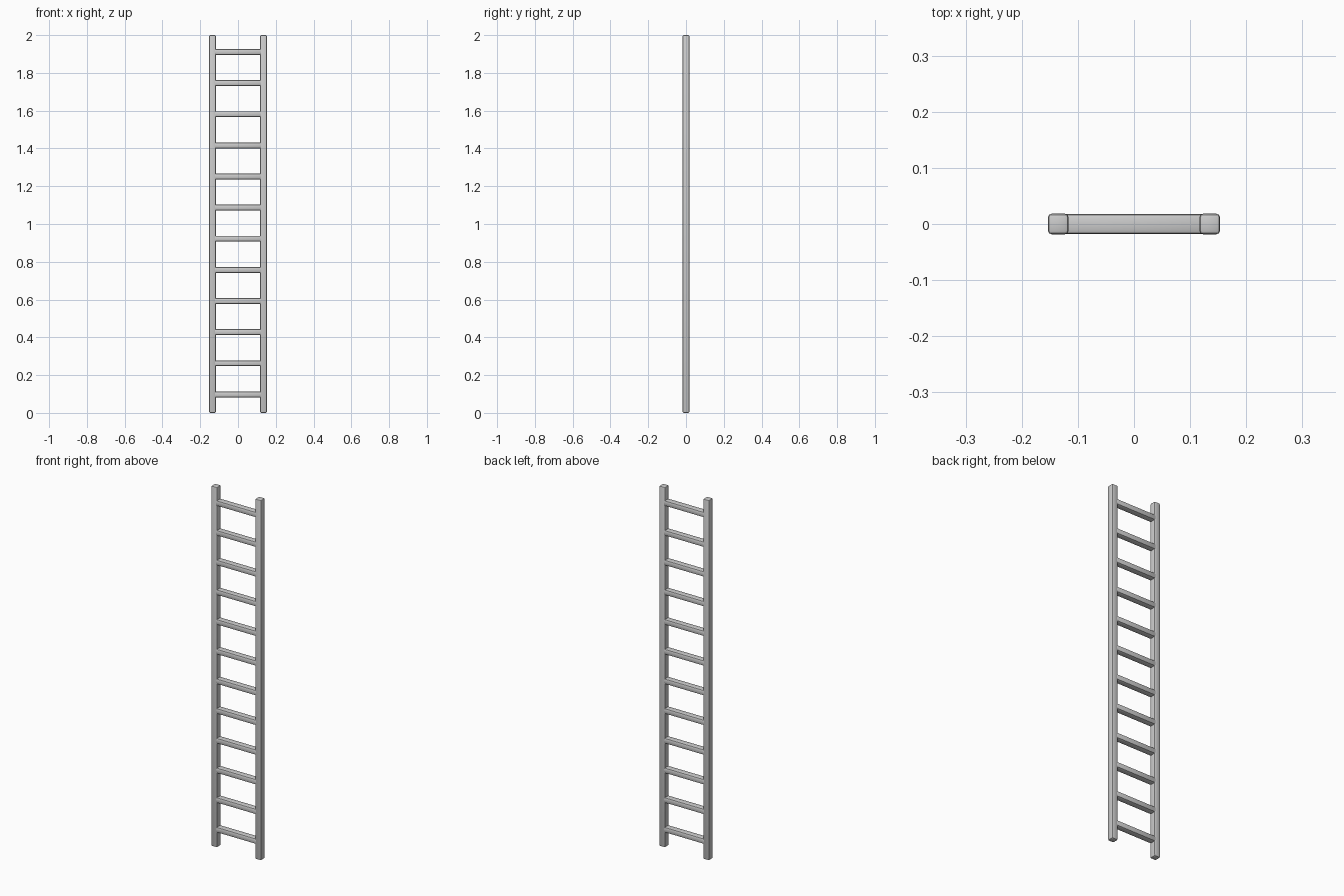
import bpy

if "Cube" in bpy.data.objects:
    bpy.data.objects.remove(bpy.data.objects["Cube"])

HEIGHT = 2.0
RAIL = 0.037        # rail width and depth
RAIL_X = 0.135      # rail centre offset
RUNGS = 12


def bar(name, loc, size, bevel, segments):
    """Box with rounded edges."""
    bpy.ops.mesh.primitive_cube_add(size=1, location=loc)
    ob = bpy.context.object
    ob.name = name
    ob.scale = size
    bpy.ops.object.transform_apply(location=False, rotation=False, scale=True)
    mod = ob.modifiers.new("rounded_edges", 'BEVEL')
    mod.width = bevel
    mod.segments = segments
    bpy.ops.object.modifier_apply(modifier=mod.name)
    bpy.ops.object.shade_smooth_by_angle()
    return ob


# Side rails
for side, sx in (("left", -1), ("right", 1)):
    bar(side + "_rail", (sx * RAIL_X, 0, HEIGHT / 2),
        (RAIL, RAIL, HEIGHT), 0.007, 2)

# Rungs, with their ends set inside the rails
for i in range(RUNGS):
    z = 0.098 + i * 0.1648
    bar(f"rung_{i + 1:02d}", (0, 0, z), (2 * RAIL_X - 0.012, RAIL - 0.0005, 0.031), 0.008, 2)
